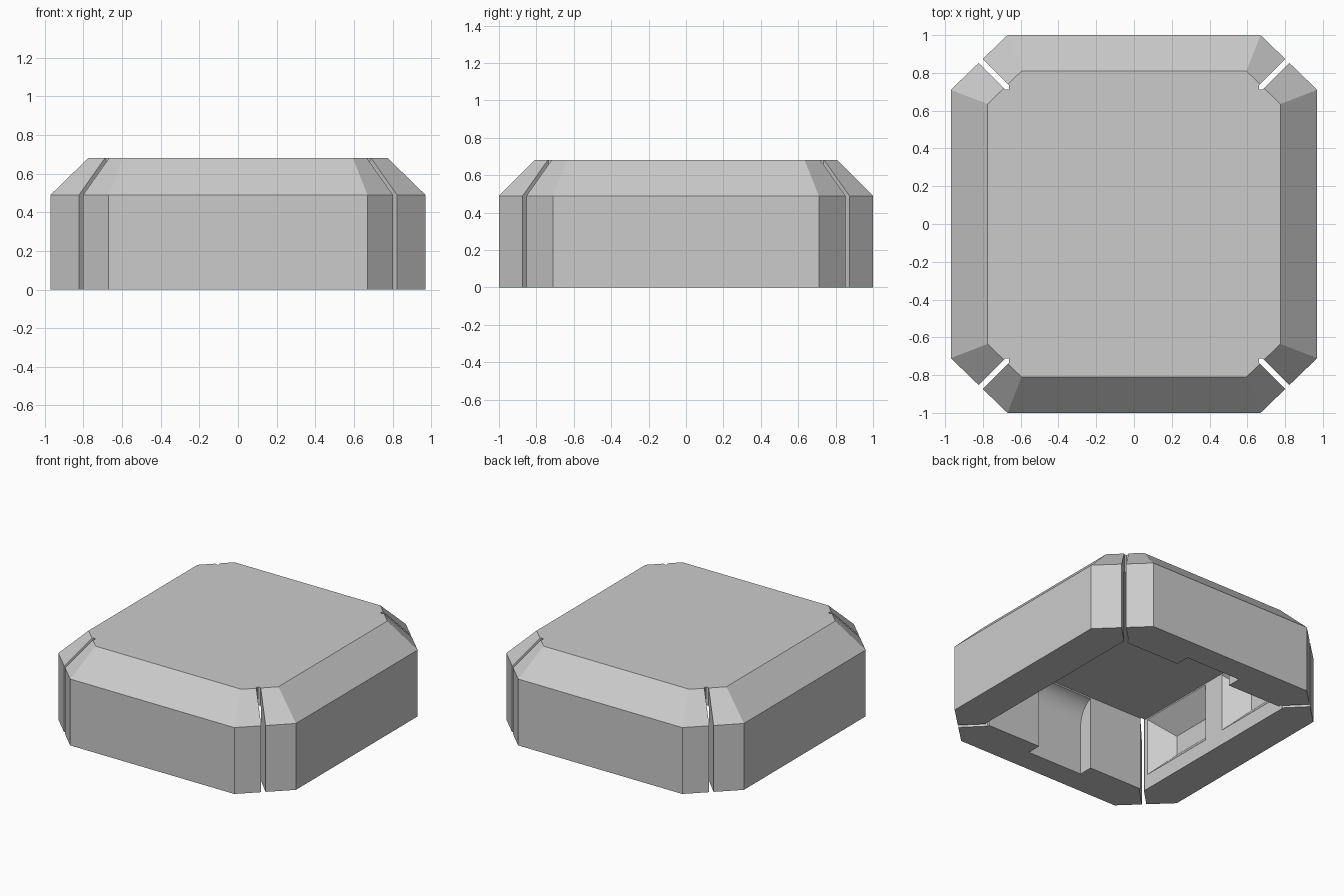
import bpy, bmesh, math

cube = bpy.data.objects.get("Cube")
if cube:
    bpy.data.objects.remove(cube, do_unlink=True)

grey = bpy.data.materials.new("plain grey")
grey.use_nodes = True
colour = (0.6, 0.6, 0.6, 1)
grey.diffuse_color = colour
grey.node_tree.nodes["Principled BSDF"].inputs["Base Color"].default_value = colour


def loft(name, rings):
    """Closed solid through matching rings of points."""
    bm = bmesh.new()
    loops = [[bm.verts.new(p) for p in ring] for ring in rings]
    n = len(loops[0])
    for a, b in zip(loops, loops[1:]):
        for i in range(n):
            j = (i + 1) % n
            bm.faces.new((a[i], a[j], b[j], b[i]))
    bm.faces.new(loops[0])
    bm.faces.new(loops[-1])
    bmesh.ops.recalc_face_normals(bm, faces=bm.faces[:])
    mesh = bpy.data.meshes.new(name)
    bm.to_mesh(mesh)
    bm.free()
    mesh.materials.append(grey)
    obj = bpy.data.objects.new(name, mesh)
    bpy.context.collection.objects.link(obj)
    return obj


def octagon(xs, xl, ys, yl, z):
    """Rectangle with cut corners, xl by yl."""
    quarter = [(xl, ys), (xs, yl)]
    pts = quarter + [(-x, y) for x, y in reversed(quarter)]
    pts += [(-x, -y) for x, y in pts]
    return [(x, y, z) for x, y in pts]


def rect(x, y, z):
    return [(x, y, z), (-x, y, z), (-x, -y, z), (x, -y, z)]


# Outer shell: straight sides, then a sloped shoulder up to the flat top
shell = loft("cap_shell", [
    octagon(0.67, 0.97, 0.71, 1.0, 0),
    octagon(0.67, 0.97, 0.71, 1.0, 0.49),
    octagon(0.595, 0.775, 0.635, 0.81, 0.68)])

# Open cavity underneath
ceiling = 0.545
cutters = [loft("cavity_cutter", [rect(0.695, 0.72, -0.1), rect(0.695, 0.72, ceiling)])]

# Round-topped recess in the front and back walls
steps = 12
profile = [(0.68, -0.1), (0.825, -0.1)]
for i in range(steps + 1):
    a = math.radians(90 * i / steps)
    profile.append((0.685 + 0.14 * math.cos(a), 0.36 + 0.18 * math.sin(a)))
profile.append((0.68, 0.54))
for s in (1, -1):
    cutters.append(loft("recess_cutter", [[(x, s * y, z) for y, z in profile]
                                          for x in (-0.225, 0.225)]))


# Two tapered pockets in each side wall
def pocket_ring(sx, sy, x, inset):
    y0, y1 = 0.086 + inset, 0.69 - inset
    z0, z1 = 0.11 + inset, 0.535 - inset
    return [(sx * x, sy * y, z) for y, z in ((y0, z0), (y1, z0), (y1, z1), (y0, z1))]


for sx in (1, -1):
    for sy in (1, -1):
        cutters.append(loft("pocket_cutter", [pocket_ring(sx, sy, 0.69, -0.005),
                                              pocket_ring(sx, sy, 0.835, 0.14)]))
        # Narrow diagonal slit through each corner, with a pointed inner end
        tx, ty, w, r = 0.662, 0.713, 0.021, 0.4
        slit = [(tx, ty), (tx + w, ty), (tx + r, ty + r - w),
                (tx + r - w, ty + r), (tx, ty + w)]
        cutters.append(loft("slit_cutter", [[(sx * x, sy * y, z) for x, y in slit]
                                            for z in (-0.2, 0.9)]))

# Carve everything out of the shell
bpy.ops.object.select_all(action='DESELECT')
bpy.context.view_layer.objects.active = shell
shell.select_set(True)
for cutter in cutters:
    cutter.hide_render = True
    mod = shell.modifiers.new("carve", 'BOOLEAN')
    mod.operation = 'DIFFERENCE'
    mod.solver = 'EXACT'
    mod.object = cutter
    bpy.ops.object.modifier_apply(modifier=mod.name)
    bpy.data.objects.remove(cutter, do_unlink=True)

bpy.ops.object.shade_smooth_by_angle(angle=math.radians(12))
